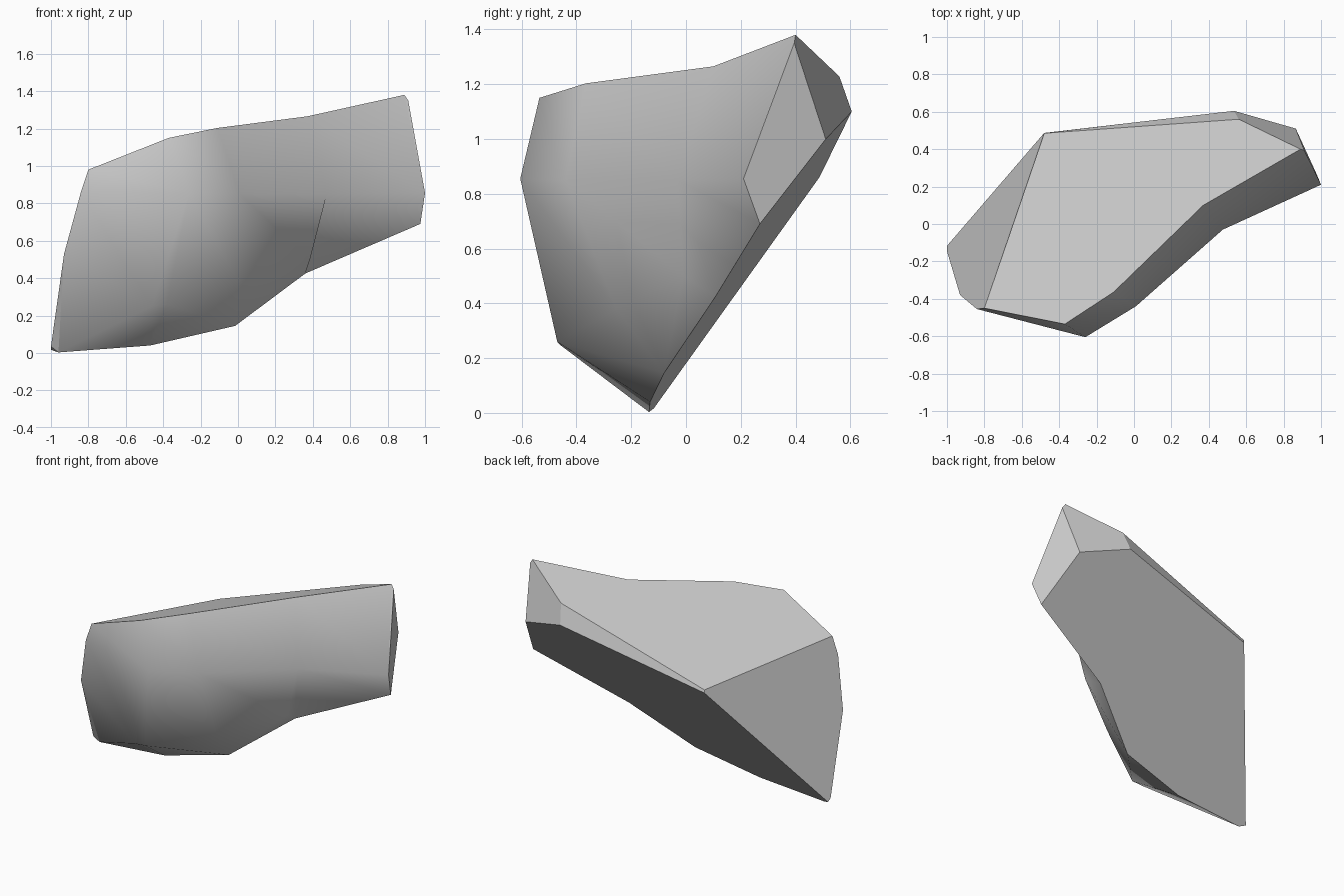
import bpy
import bmesh

# Remove the default cube
cube = bpy.data.objects.get("Cube")
if cube:
    bpy.data.objects.remove(cube, do_unlink=True)

# Stone colour
stone = bpy.data.materials.new("stone_grey")
stone.use_nodes = True
colour = (0.6, 0.6, 0.6, 1)
stone.diffuse_color = colour
stone.node_tree.nodes["Principled BSDF"].inputs["Base Color"].default_value = colour

bm = bmesh.new()


def points(*coords):
    """Add a row of corner points."""
    return [bm.verts.new(c) for c in coords]


def face(*corners, smooth=False):
    """Add a face, dropping corners shared by neighbouring columns."""
    unique = list(dict.fromkeys(corners))
    if len(unique) > 2:
        new_face = bm.faces.new(unique)
        new_face.smooth = smooth


# Rows of the rounded front, each running from the right end to the left end
brow = points((.89, .4, 1.38), (.37, .1, 1.265), (-.11, -.365, 1.203),
              (-.37, -.535, 1.15), (-.8, -.45, .98))
belly = points((1, .21, .855), (.475, -.03, .85), (.01, -.44, .85),
               (-.26, -.605, .855), (-.84, -.455, .86))
end, notch, sole, keel, toe = points(
    (.975, .27, .69), (.36, .108, .425), (-.015, -.08, .145),
    (-.47, -.131, .04), (-.96, -.135, .003))
lower = [end, notch] + points((.385, -.01, .5), (0, -.255, .38), (-.38, -.47, .26),
                              (-.46, -.462, .25), (-.93, -.38, .53))
foot = [end, notch, notch, sole, sole, keel, toe]

# Repeat the columns that fan out to two lower corners
for row in (brow, belly):
    row.insert(1, row[1])
    row.insert(4, row[4])

# Corners of the flat broken faces behind
back_top, back_low = points((-.48, .485, .88), (-.48, .487, .86))
crest, ridge, heel = points((.56, .56, 1.228), (.535, .605, 1.1), (.865, .51, .999))
tip, toe_front, toe_back = points((.91, .395, 1.35), (-1, -.145, .035), (-1, -.117, .017))

# Rounded front, with a split underside strip
for i in range(len(brow) - 1):
    j = i + 1
    for upper, under in ((brow, belly), (belly, lower)):
        face(upper[j], under[j], under[i], upper[i], smooth=True)
    face(lower[i], lower[j], foot[j], smooth=True)
    face(lower[i], foot[j], foot[i], smooth=True)

# Flat top, underside and end faces
face(back_top, crest, *brow)
face(ridge, heel, *foot, toe_back, back_low)
face(back_top, brow[-1], belly[-1], lower[-1], toe_front, toe_back, back_low)
face(tip, belly[0], end, heel)
face(crest, ridge, heel, tip, brow[0])
face(back_top, crest, ridge, back_low)

# Small chips at the upper tip and the toe
face(brow[0], tip, belly[0])
face(lower[-1], toe_front, toe)
face(toe_front, toe_back, toe)

bmesh.ops.recalc_face_normals(bm, faces=bm.faces)
mesh = bpy.data.meshes.new("rock")
bm.to_mesh(mesh)
bm.free()
mesh.materials.append(stone)
rock = bpy.data.objects.new("rock", mesh)
bpy.context.collection.objects.link(rock)
